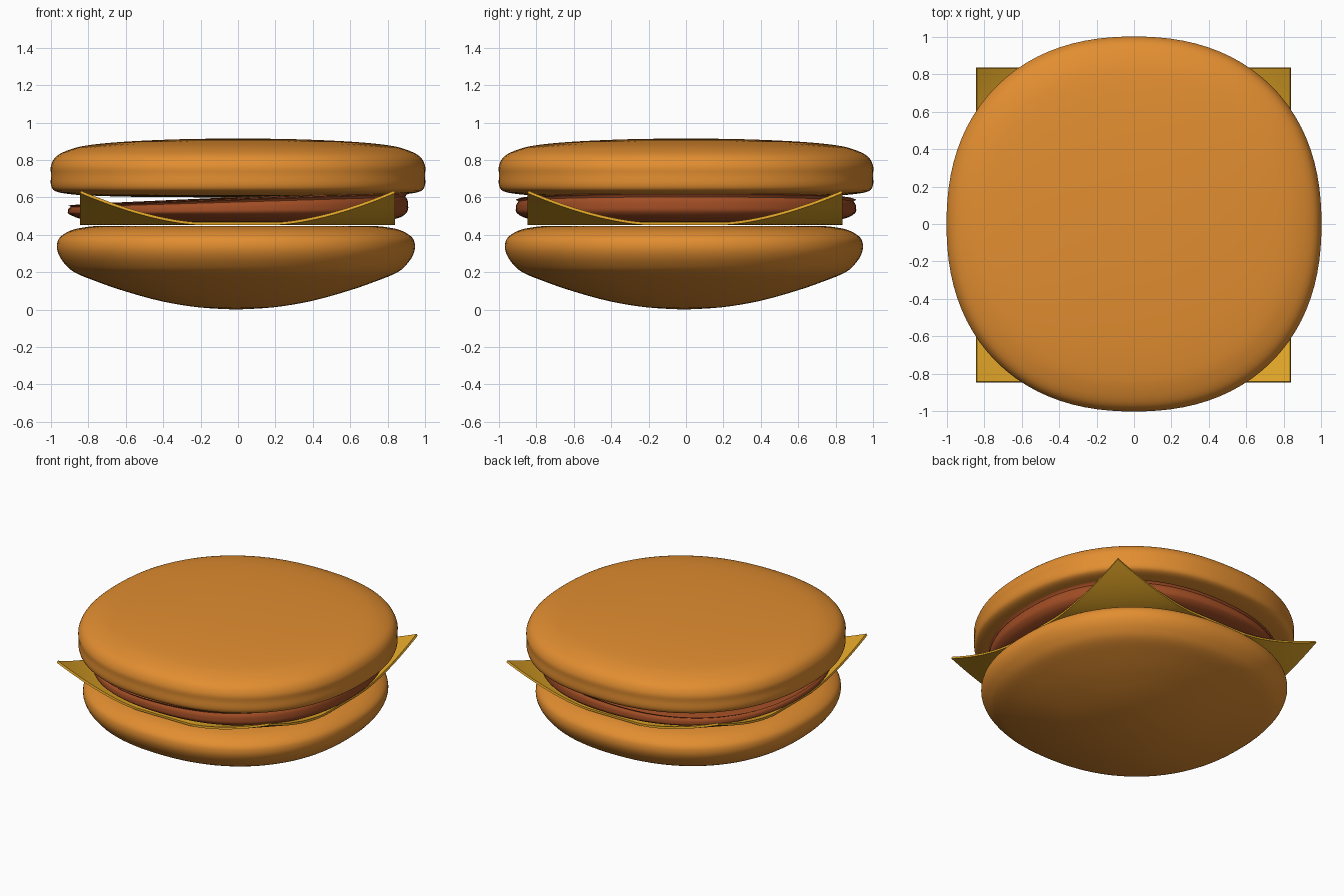
import bpy, bmesh, math
from mathutils import Vector

cube = bpy.data.objects.get("Cube")
if cube:
    bpy.data.objects.remove(cube, do_unlink=True)


def material(name, colour):
    m = bpy.data.materials.new(name)
    m.use_nodes = True
    m.diffuse_color = (*colour, 1)
    bsdf = next(n for n in m.node_tree.nodes if n.type == 'BSDF_PRINCIPLED')
    bsdf.inputs["Base Color"].default_value = (*colour, 1)
    bsdf.inputs["Roughness"].default_value = 0.6
    return m


BUN = material("toasted_bun", (0.76, 0.27, 0.03))
MEAT = material("grilled_meat", (0.36, 0.075, 0.018))
CHEESE = material("yellow_cheese", (0.74, 0.37, 0.02))


def finish(name, bm, mat):
    bmesh.ops.recalc_face_normals(bm, faces=bm.faces[:])
    mesh = bpy.data.meshes.new(name)
    bm.to_mesh(mesh)
    bm.free()
    mesh.materials.append(mat)
    obj = bpy.data.objects.new(name, mesh)
    bpy.context.collection.objects.link(obj)
    bpy.ops.object.select_all(action='DESELECT')
    obj.select_set(True)
    bpy.context.view_layer.objects.active = obj
    return obj


def smooth_profile(points, steps=4):
    """Catmull-Rom curve through (radius, z) points."""
    p = [Vector(q) for q in points]
    p = [p[0]] + p + [p[-1]]
    out = []
    for a, b, c, d in zip(p, p[1:], p[2:], p[3:]):
        for i in range(steps):
            t = i / steps
            out.append(0.5 * (2 * b + (c - a) * t + (2 * a - 5 * b + 4 * c - d) * t ** 2
                              + (3 * b - a - 3 * c + d) * t ** 3))
    return out + [p[-1]]


def round_part(name, points, mat, centre=0.0, lift=lambda x, z: 0.0, sides=96):
    """Sweep a profile around z with a slightly squared circle."""
    bm = bmesh.new()
    curve = smooth_profile(points)
    rings = []
    for r, z in curve[1:-1]:
        ring = []
        for i in range(sides):
            a = 2 * math.pi * i / sides
            c, s = math.cos(a), math.sin(a)
            k = r / (abs(c) ** 2.25 + abs(s) ** 2.25) ** (1 / 2.25)
            ring.append(bm.verts.new((k * c + centre, k * s + centre, z + lift(k * c, z))))
        rings.append(ring)
    for lo, hi in zip(rings, rings[1:]):
        for i in range(sides):
            j = (i + 1) % sides
            bm.faces.new((lo[i], lo[j], hi[j], hi[i]))
    for ring, end in ((rings[0], curve[0]), (rings[-1], curve[-1])):
        tip = bm.verts.new((centre, centre, end.y))
        for i in range(sides):
            bm.faces.new((ring[i], ring[(i + 1) % sides], tip))
    finish(name, bm, mat)
    bpy.ops.object.shade_smooth_by_angle(angle=math.radians(40))


# Buns
round_part("bottom_bun", [
    (0, 0.0), (0.2, 0.012), (0.4, 0.045), (0.6, 0.1), (0.75, 0.152), (0.865, 0.2),
    (0.92, 0.25), (0.95, 0.3), (0.957, 0.345), (0.942, 0.385), (0.89, 0.42),
    (0.82, 0.438), (0.7, 0.448), (0.4, 0.44), (0, 0.435)], BUN, centre=-0.011)

round_part("top_bun", [
    (0, 0.6), (0.5, 0.602), (0.8, 0.61), (0.92, 0.62), (0.98, 0.635), (1.0, 0.665),
    (1.0, 0.72), (1.0, 0.77), (0.97, 0.82), (0.9, 0.855), (0.8, 0.879),
    (0.6, 0.898), (0.3, 0.911), (0, 0.915)], BUN)

# Patty, its top face rising gently to one side
round_part("patty", [
    (0, 0.465), (0.7, 0.468), (0.84, 0.485), (0.9, 0.512), (0.91, 0.54),
    (0.895, 0.575), (0.82, 0.595), (0, 0.602)], MEAT,
    lift=lambda x, z: 0.04 * x * max(0, z - 0.5) / 0.1)

# Cheese slice with its four corners curling up
bm = bmesh.new()
bmesh.ops.create_grid(bm, x_segments=48, y_segments=48, size=0.842)
for v in bm.verts:
    bend = max(0.0, abs(v.co.x) + abs(v.co.y) - 1.04)
    v.co.z = 0.452 + 0.345 * bend ** 1.6
    v.co.x -= 0.003
    v.co.y -= 0.005
slice_obj = finish("cheese_slice", bm, CHEESE)
solid = slice_obj.modifiers.new("thickness", 'SOLIDIFY')
solid.thickness = 0.015
solid.offset = -1
bpy.ops.object.modifier_apply(modifier="thickness")
bpy.ops.object.shade_smooth_by_angle(angle=math.radians(40))
